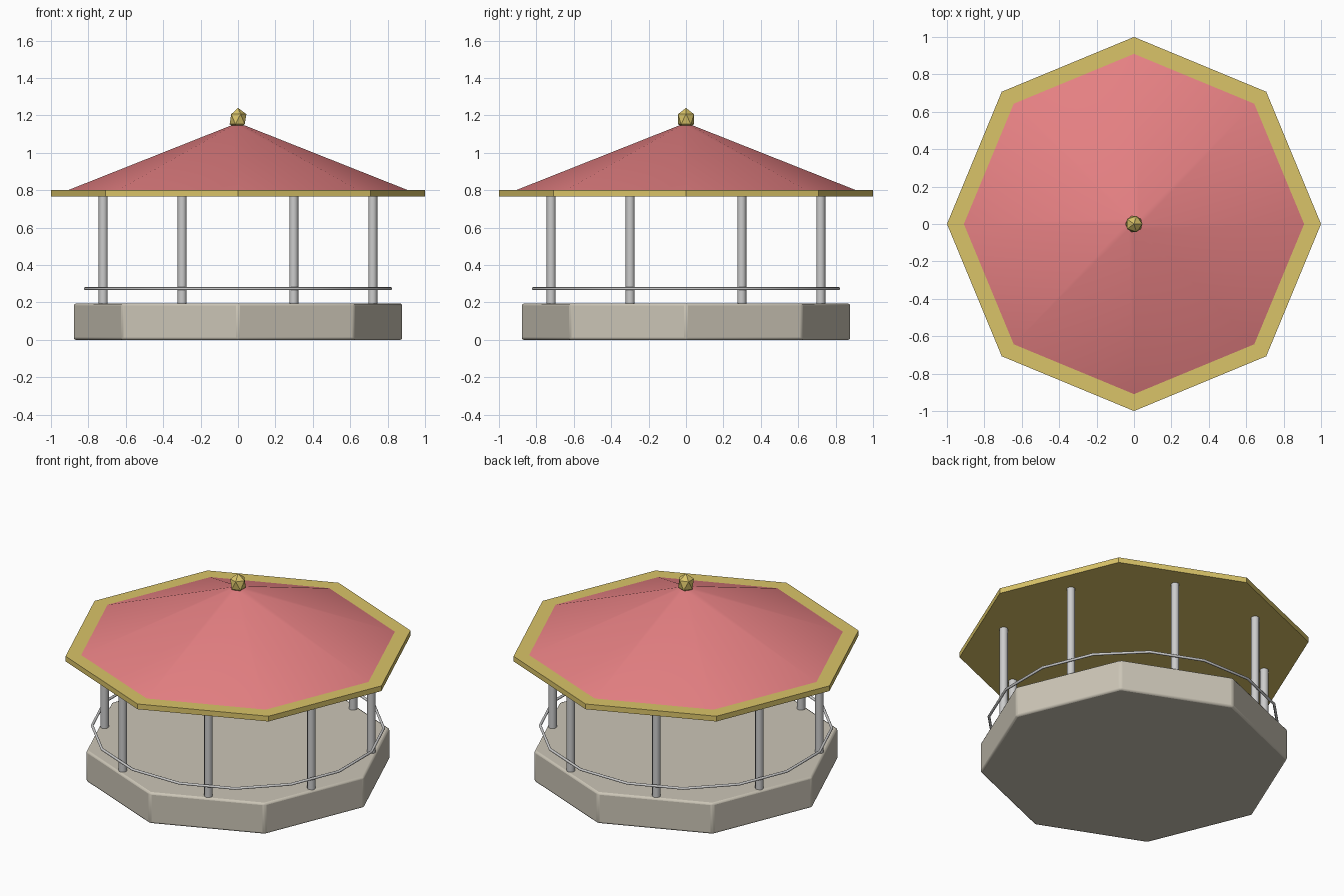
import bpy
from math import pi, cos, sin, radians

if "Cube" in bpy.data.objects:
    bpy.data.objects.remove(bpy.data.objects["Cube"])


def material(name, color):
    m = bpy.data.materials.new(name)
    m.diffuse_color = (*color, 1)
    m.use_nodes = True
    m.node_tree.nodes["Principled BSDF"].inputs["Base Color"].default_value = m.diffuse_color
    return m


STONE = material("stone", (0.60, 0.56, 0.47))
RED = material("red_roof", (0.80, 0.22, 0.23))
GOLD = material("gold_trim", (0.70, 0.55, 0.14))


def finish(name, mat=None):
    ob = bpy.context.object
    ob.name = name
    if mat:
        ob.data.materials.append(mat)
    return ob


def prism(name, sides, r1, r2, z0, z1, mat=None, x=0, y=0):
    """Upright prism or frustum with a corner on the +x axis."""
    bpy.ops.mesh.primitive_cone_add(vertices=sides, radius1=r1, radius2=r2,
                                    depth=z1 - z0, location=(x, y, (z0 + z1) / 2))
    ob = finish(name, mat)
    return ob


# octagonal stone base with softened edges
base = prism("base", 8, 0.88, 0.88, 0, 0.195, STONE)
bevel = base.modifiers.new("bevel", 'BEVEL')
bevel.width = 0.012
bevel.segments = 2
bpy.ops.object.shade_smooth_by_angle(angle=radians(30))

# eight posts, one at the middle of each side
for i in range(8):
    a = (i + 0.5) * pi / 4
    prism(f"post_{i + 1}", 12, 0.024, 0.024, 0.18, 0.78,
          x=0.78 * cos(a), y=0.78 * sin(a))
    bpy.ops.object.shade_smooth_by_angle(angle=radians(40))

# thin sixteen-sided handrail around the posts
bpy.ops.mesh.primitive_torus_add(major_segments=16, minor_segments=8,
                                 major_radius=0.833, minor_radius=0.008,
                                 location=(0, 0, 0.274), rotation=(0, 0, pi / 16))
finish("handrail")
bpy.ops.object.shade_smooth_by_angle(angle=radians(50))

# eaves slab and tapered roof
prism("eaves", 8, 1.0, 1.0, 0.767, 0.80, GOLD)
prism("roof", 8, 0.912, 0.04, 0.799, 1.145, RED)
bpy.ops.object.shade_smooth_by_angle(angle=radians(30))

# faceted finial
bpy.ops.mesh.primitive_ico_sphere_add(subdivisions=1, radius=0.05, location=(0, 0, 1.18))
finial = finish("finial", GOLD)
finial.scale.z = 1.2
